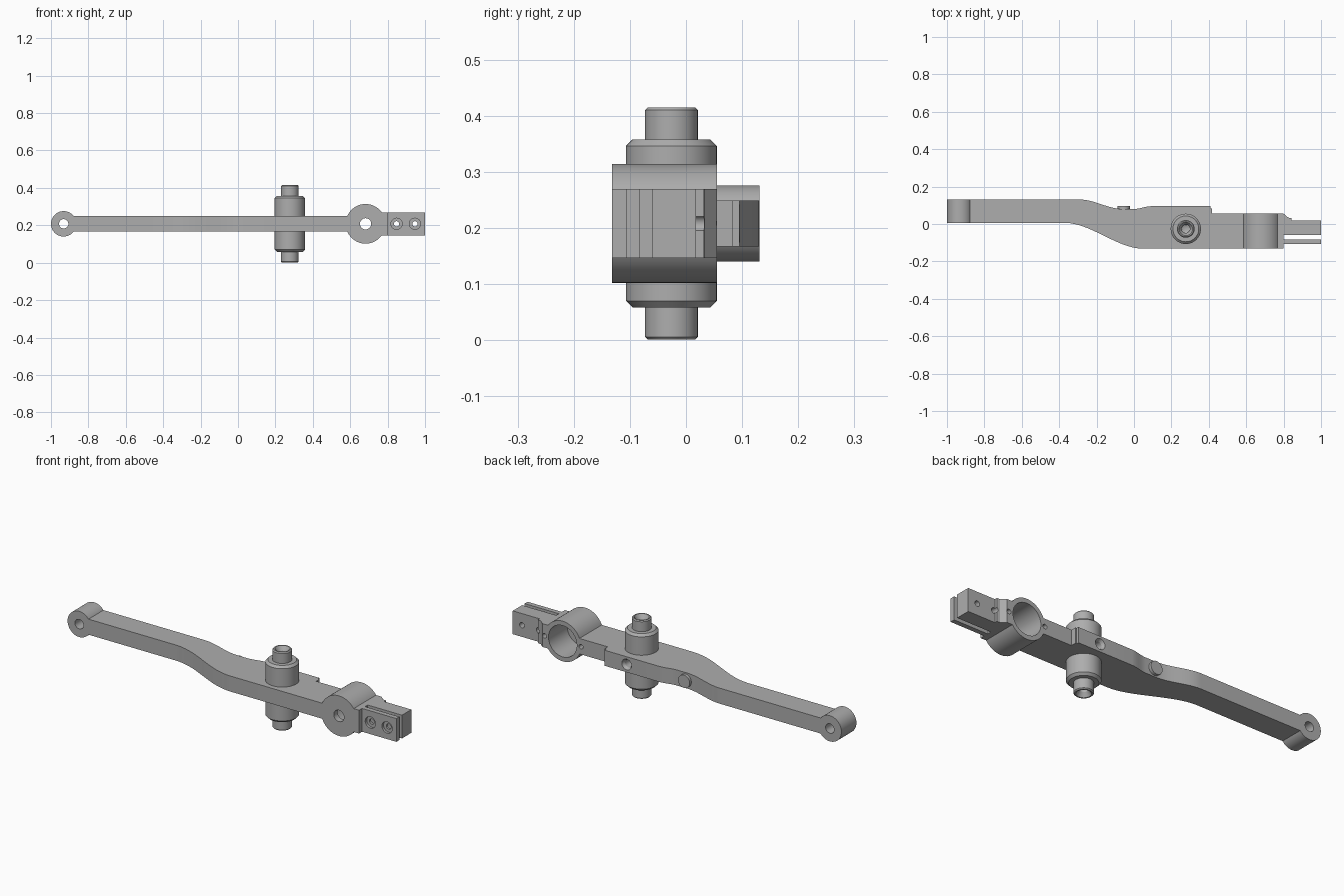
import bpy, bmesh, math
from mathutils import Matrix, Vector

if "Cube" in bpy.data.objects:
    bpy.data.objects.remove(bpy.data.objects["Cube"], do_unlink=True)

ZC = 0.208  # height of the arm's centre plane

steel = bpy.data.materials.new("grey steel")
STEEL = (0.42, 0.42, 0.42, 1)
steel.diffuse_color = STEEL
steel.use_nodes = True
steel.node_tree.nodes["Principled BSDF"].inputs["Base Color"].default_value = STEEL


def finish(bm, name):
    bmesh.ops.recalc_face_normals(bm, faces=bm.faces)
    mesh = bpy.data.meshes.new(name)
    bm.to_mesh(mesh)
    bm.free()
    obj = bpy.data.objects.new(name, mesh)
    bpy.context.collection.objects.link(obj)
    mesh.materials.append(steel)
    return obj


def plate(name, outline, half):
    """Extrude an outline in x and y evenly about the centre plane."""
    bm = bmesh.new()
    face = bm.faces.new([bm.verts.new((x, y, ZC - half)) for x, y in outline])
    out = bmesh.ops.extrude_face_region(bm, geom=[face])
    moved = [v for v in out["geom"] if isinstance(v, bmesh.types.BMVert)]
    bmesh.ops.translate(bm, verts=moved, vec=(0, 0, 2 * half))
    return finish(bm, name)


def cone_y(name, x, y0, y1, r0, r1=None, segments=48):
    """Cylinder or cone along y at the centre height."""
    bm = bmesh.new()
    place = (Matrix.Translation((x, (y0 + y1) / 2, ZC))
             @ Matrix.Rotation(-math.pi / 2, 4, "X"))
    bmesh.ops.create_cone(bm, cap_ends=True, segments=segments, radius1=r0,
                          radius2=r0 if r1 is None else r1,
                          depth=y1 - y0, matrix=place)
    return finish(bm, name)


def boolean(obj, tool, operation):
    mod = obj.modifiers.new(operation.lower(), "BOOLEAN")
    mod.operation = operation
    mod.solver = "EXACT"
    mod.object = tool
    bpy.context.view_layer.objects.active = obj
    bpy.ops.object.modifier_apply(modifier=mod.name)
    bpy.data.objects.remove(tool, do_unlink=True)


def shade(obj):
    bpy.ops.object.select_all(action="DESELECT")
    obj.select_set(True)
    bpy.context.view_layer.objects.active = obj
    bpy.ops.object.shade_smooth_by_angle(angle=math.radians(25))


def ease(x0, y0, x1, y1, steps=14):
    """Points of a smooth S-bend."""
    ts = [i / steps for i in range(steps + 1)]
    return [(x0 + (x1 - x0) * t, y0 + (y1 - y0) * t * t * (3 - 2 * t)) for t in ts]


# Cranked arm
front_edge = [(-0.93, 0.006)] + ease(-0.37, 0.006, 0.05, -0.132)
back_edge = ([(0.79, -0.132), (0.79, 0.055), (0.418, 0.055), (0.418, 0.083),
              (0.41, 0.083), (0.41, 0.095)]
             + ease(0.09, 0.095, 0.0, 0.08, 6)
             + ease(-0.06, 0.08, -0.29, 0.131) + [(-0.93, 0.131)])
arm = plate("arm", front_edge + back_edge, 0.041)

# Forked end block with its stepped shoulder
block = plate("end_block", [
    (0.767, -0.132), (0.8, -0.132), (0.8, -0.107), (1, -0.107), (1, -0.082),
    (0.8, -0.082), (0.8, -0.06), (1, -0.06), (1, 0.018), (0.842, 0.018),
    (0.842, 0.032), (0.825, 0.034), (0.8, 0.055), (0.767, 0.055)], 0.0615)

RING_X, EYE_X = 0.682, -0.932
boolean(arm, block, "UNION")
boolean(arm, cone_y("ring", RING_X, -0.132, 0.055, 0.106, segments=64), "UNION")
boolean(arm, cone_y("eye", EYE_X, 0.006, 0.131, 0.068), "UNION")
boolean(arm, cone_y("stud", -0.055, 0.05, 0.096, 0.034), "UNION")

# Ring bore, through holes and blind holes
holes = [(RING_X, -0.1, 0.2, 0.083), (RING_X, -0.2, 0.2, 0.03),
         (EYE_X, -0.1, 0.3, 0.025), (0.28, 0.03, 0.2, 0.02)]
holes += [(RING_X + s * 0.107, 0.0, 0.2, 0.012) for s in (-1, 1)]
holes += [(x, -0.2, 0.2, 0.014) for x in (0.848, 0.946)]
holes += [(x, -0.2, -0.094, 0.03) for x in (0.848, 0.946)]
for x, y0, y1, r in holes:
    boolean(arm, cone_y("cutter", x, y0, y1, r, segments=32), "DIFFERENCE")
boolean(arm, cone_y("countersink", 0.28, 0.08, 0.1, 0.02, 0.031), "DIFFERENCE")
shade(arm)


# Turned pivot pins above and below the arm, with centre-drilled ends
def pivot(name, side):
    profile = [(0, 0.02), (0.081, 0.02), (0.081, 0.138), (0.069, 0.15),
               (0.047, 0.15), (0.047, 0.202), (0.042, 0.207), (0.036, 0.207),
               (0.022, 0.185), (0.022, 0.16), (0, 0.15)]
    bm = bmesh.new()
    points = [bm.verts.new((r, 0, side * z)) for r, z in profile]
    edges = [bm.edges.new(pair) for pair in zip(points, points[1:])]
    bmesh.ops.spin(bm, geom=points + edges, cent=(0, 0, 0), axis=(0, 0, 1),
                   angle=2 * math.pi, steps=48)
    bmesh.ops.remove_doubles(bm, verts=bm.verts, dist=0.0001)
    bmesh.ops.translate(bm, verts=bm.verts, vec=Vector((0.277, -0.026, ZC)))
    shade(finish(bm, name))


pivot("upper_pivot", 1)
pivot("lower_pivot", -1)
